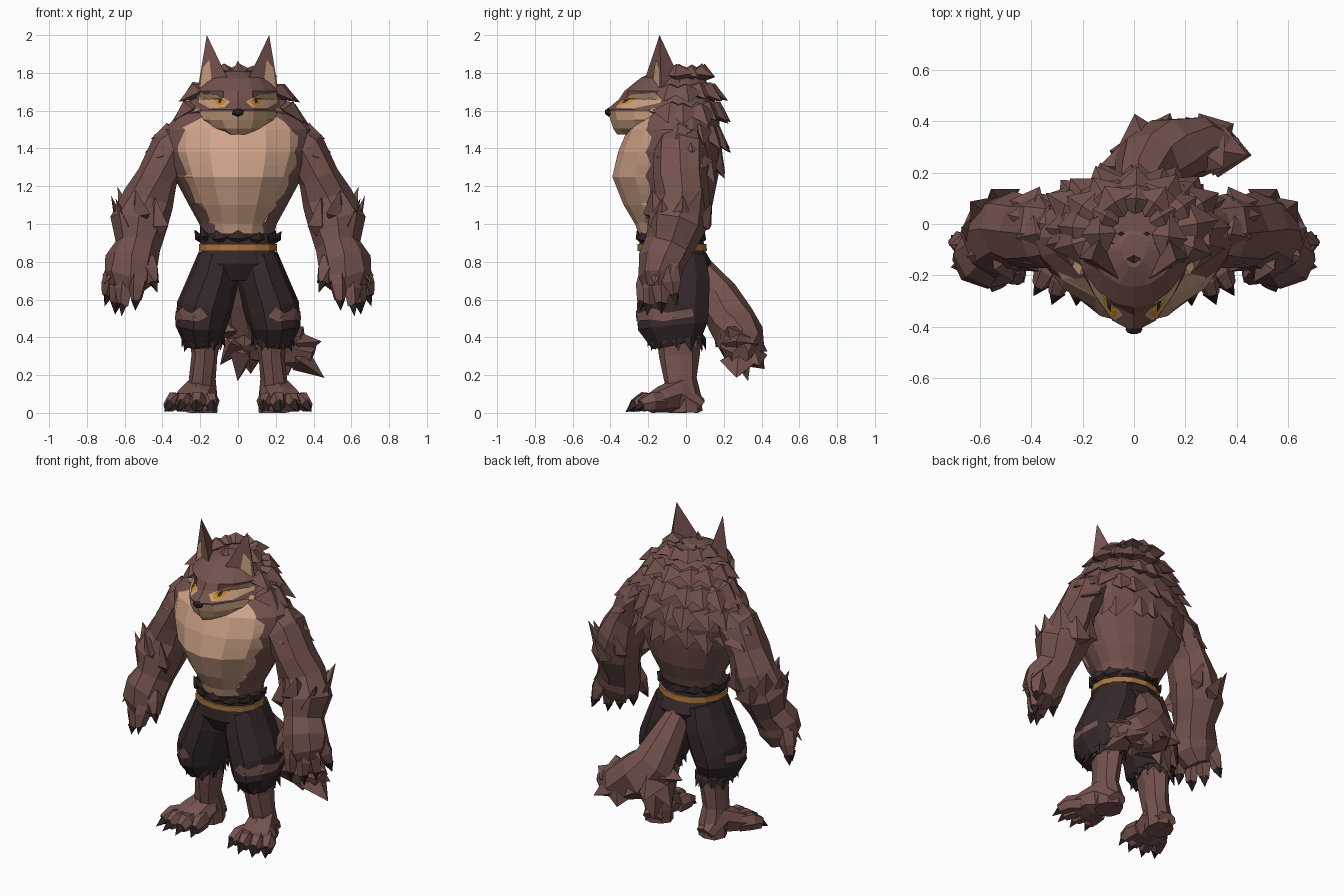
import bpy, bmesh, random
from math import sin, cos, pi, radians
from mathutils import Vector
from mathutils.bvhtree import BVHTree

random.seed(7)
if "Cube" in bpy.data.objects:
    bpy.data.objects.remove(bpy.data.objects["Cube"])


def material(name, *rgb):
    mat = bpy.data.materials.new(name)
    mat.use_nodes = True
    mat.diffuse_color = (*rgb, 1)
    shader = next(n for n in mat.node_tree.nodes if n.type == 'BSDF_PRINCIPLED')
    shader.inputs["Base Color"].default_value = (*rgb, 1)
    return mat


FUR = material("brown fur", .175, .085, .075)
CREAM = material("chest fur", .63, .37, .25)
MUZZLE = material("muzzle fur", .56, .34, .2)
CLOTH = material("dark cloth", .036, .021, .023)
BELT = material("belt leather", .4, .18, .05)
AMBER = material("amber eye", .6, .26, .01)
CLAW = material("claw black", .028, .017, .017)


def finish(name, bm, *mats, mirror=False, rule=None, jitter=0):
    """Turn a bmesh into an object; rule(centre) picks the material slot."""
    for v in bm.verts:
        v.co += Vector([random.uniform(-jitter, jitter) for _ in "xyz"])
        v.co.z = max(v.co.z, 0)
    bmesh.ops.recalc_face_normals(bm, faces=bm.faces)
    if rule:
        for f in bm.faces:
            f.material_index = int(rule(f.calc_center_median()))
    mesh = bpy.data.meshes.new(name)
    bm.to_mesh(mesh)
    bm.free()
    for mat in mats:
        mesh.materials.append(mat)
    obj = bpy.data.objects.new(name, mesh)
    bpy.context.collection.objects.link(obj)
    if mirror:
        obj.modifiers.new("Mirror", 'MIRROR').use_mirror_merge = False


def skin(bm, rings):
    rings = [[bm.verts.new(p) for p in ring] for ring in rings]
    n = len(rings[0])
    for low, high in zip(rings, rings[1:]):
        for i in range(n):
            j = (i + 1) % n
            bm.faces.new((low[i], low[j], high[j], high[i]))
    bm.faces.new(rings[0])
    bm.faces.new(rings[-1])


def body(bm, rings, mid, power, sides):
    """Stacked rings (z, half width, front y, back y, own keel power if any)."""
    def point(a, z, rx, front, back, keel=power):
        s, c = sin(a), cos(a)
        y = (front - mid) * c ** keel if c > 0 else (back - mid) * -c
        return rx * s, mid + y, z
    skin(bm, [[point(2 * pi * i / sides, *r) for i in range(sides)] for r in rings])


def tube(bm, path, sides=8):
    """Elliptical tube along (x, y, z, width, depth) stations."""
    pts, rings = [Vector(p[:3]) for p in path], []
    for i, p in enumerate(path):
        t = (pts[min(i + 1, len(pts) - 1)] - pts[max(i - 1, 0)]).normalized()
        u = (Vector((1, 0, 0)) - t * t.x).normalized()
        v = t.cross(u)
        rings.append([pts[i] + u * p[3] * cos(a) + v * p[4] * sin(a)
                      for a in (2 * pi * k / sides for k in range(sides))])
    skin(bm, rings)


def spike(bm, root, tip, w, flat=.5, bulge=.3):
    """Pointed tuft: a diamond section between a root and a tip."""
    root, tip = Vector(root), Vector(tip)
    t = (tip - root).normalized()
    u = t.cross(Vector((0, 0, 1)))
    u = u.normalized() if u.length > .05 else Vector((1, 0, 0))
    v = t.cross(u) * flat
    mid = root.lerp(tip, bulge)
    ring = [bm.verts.new(mid + d * w) for d in (u, v, -u, -v)]
    a, b = bm.verts.new(root), bm.verts.new(tip)
    for i in range(4):
        bm.faces.new((a, ring[i], ring[i - 1]))
        bm.faces.new((b, ring[i - 1], ring[i]))


def cut(bm, co, no):
    return bmesh.ops.bisect_plane(bm, geom=bm.verts[:] + bm.edges[:] + bm.faces[:],
                                  plane_co=co, plane_no=no)["geom_cut"]


def plate(name, tree, pts, direction, lift, mat):
    """Thin patch projected on to a surface."""
    bm = bmesh.new()
    bm.faces.new([bm.verts.new(p) for p in pts])
    bmesh.ops.poke(bm, faces=bm.faces[:])
    bmesh.ops.subdivide_edges(bm, edges=bm.edges[:], cuts=3, use_grid_fill=True)
    lost = []
    for v in bm.verts:
        hit, normal, _, _ = tree.ray_cast(v.co, Vector(direction))
        if hit:
            v.co = hit + normal * lift
        else:
            lost.append(v)
    bmesh.ops.delete(bm, geom=lost, context='VERTS')
    finish(name, bm, mat, mirror=True)


def surface(bm):
    bmesh.ops.recalc_face_normals(bm, faces=bm.faces)
    return BVHTree.FromBMesh(bm)


# Torso with a ragged-edged cream bib
bm = bmesh.new()
body(bm, [(.88, .17, -.23, .06), (1, .205, -.27, .1), (1.1, .26, -.33, .14),
          (1.25, .34, -.39, .17), (1.38, .39, -.36, .19), (1.5, .39, -.31, .18),
          (1.6, .3, -.22, .17), (1.72, .2, -.14, .13), (1.8, .1, -.1, .08)], -.05, 1.25, 16)
for i in range(12):
    cut(bm, (0, 0, .96 + i * .05), (0, 0, 1))
for i, v in enumerate(cut(bm, (0, -.195, 0), (0, 1, 0))):
    if isinstance(v, bmesh.types.BMVert):
        shift = random.uniform(-.022, .022)
        v.co += Vector((shift if v.co.x > 0 else -shift, shift, 0))
finish("torso", bm, FUR, CREAM, rule=lambda c: c.y < -.2 and c.z < 1.57)

# Mane: rows of tufts (z, width, depth, span, count, drop, reach)
bm = bmesh.new()
for z, rx, ry, span, count, drop, reach in (
        (1.77, .13, .13, 95, 7, -.01, .07), (1.7, .22, .16, 108, 9, .05, .1),
        (1.61, .27, .18, 105, 11, .08, .1), (1.51, .34, .18, 98, 11, .12, .09),
        (1.4, .32, .19, 62, 7, .17, .06)):
    for i in range(count):
        a = radians(span) * (2 * i / (count - 1) - 1) + random.uniform(-.08, .08)
        out = Vector((sin(a), cos(a), 0))
        base = Vector((rx * out.x, -.03 + ry * out.y, z))
        k = random.uniform(.75, 1.25)
        tip = base + out * reach * k - Vector((0, 0, drop * k))
        spike(bm, base - out * .06 + Vector((0, 0, .04)), tip, random.uniform(.08, .11), .5, .4)
for x, y, z in ((0, -.12, 1.865), (.05, -.03, 1.82), (-.05, -.03, 1.82), (0, .1, 1.84)):
    spike(bm, (x, y - .05, 1.7), (x, y, z), .06)
finish("mane", bm, FUR)

# Head: keeled muzzle under an overhanging brow
bm = bmesh.new()
body(bm, [(1.475, .1, -.365, -.1), (1.505, .2, -.385, 0), (1.55, .24, -.4, .02),
          (1.605, .245, -.42, .03, 2.4), (1.66, .225, -.355, .04, 2.6),
          (1.705, .225, -.325, .04, 1.4), (1.77, .17, -.245, .02, 1.3),
          (1.81, .05, -.17, -.04)], -.1, 2, 18)
tree = surface(bm)
cut(bm, (0, 0, 1.595), (0, 0, 1))
cut(bm, (0, -.14, 0), (0, 1, 0))
finish("head", bm, FUR, MUZZLE, rule=lambda c: c.z < 1.595 and c.y < -.14)

# Eye patches, eyes and pupils
for name, lift, mat, outline in (
        ("eye_patches", .004, MUZZLE, ((.04, 1.645), (.07, 1.615), (.15, 1.61), (.21, 1.64),
                                       (.2, 1.695), (.11, 1.685))),
        ("eyes", .007, AMBER, ((.055, 1.648), (.078, 1.624), (.112, 1.632), (.124, 1.67))),
        ("pupils", .009, CLAW, ((.082, 1.658), (.084, 1.635), (.097, 1.637), (.099, 1.664)))):
    plate(name, tree, [(x, -1, z) for x, z in outline], (0, 1, 0), lift, mat)

# Nose
bm = bmesh.new()
bmesh.ops.create_icosphere(bm, subdivisions=1, radius=1)
bmesh.ops.scale(bm, verts=bm.verts, vec=(.037, .022, .024))
bmesh.ops.translate(bm, verts=bm.verts, vec=(0, -.409, 1.592))
finish("nose", bm, CLAW)

# Cheek tufts
bm = bmesh.new()
for x, z in ((.265, 1.585), (.255, 1.535), (.21, 1.495)):
    spike(bm, (x - .1, -.18, z + .02), (x, -.13, z), .04)
finish("cheek_tufts", bm, MUZZLE, mirror=True)

# Ears with pale inner plates
inner, outer, back, tip = map(Vector, ((.05, -.22, 1.76), (.215, -.13, 1.7),
                                       (.12, -.01, 1.72), (.165, -.14, 2)))
bm = bmesh.new()
a, b, c, d = [bm.verts.new(p) for p in (inner, outer, back, tip)]
for f in ((a, b, d), (b, c, d), (c, a, d), (a, c, b)):
    bm.faces.new(f)
finish("ears", bm, FUR, mirror=True)
bm = bmesh.new()
lift = (outer - inner).cross(tip - inner).normalized() * .005
low, side = inner.lerp(outer, .5), inner.lerp(outer, .9)
bm.faces.new([bm.verts.new(p + lift) for p in
              (low, side, side.lerp(tip, .4), low.lerp(tip, .52), low.lerp(tip, .3))])
finish("inner_ears", bm, MUZZLE, mirror=True)

# Arms, hands and fingers
bm, claws = bmesh.new(), bmesh.new()
tube(bm, [(.25, -.03, 1.47, .1, .11), (.35, -.03, 1.39, .125, .14), (.425, -.03, 1.25, .11, .14),
          (.47, -.02, 1.13, .135, .14), (.52, -.05, 1, .155, .155), (.53, -.09, .88, .115, .125),
          (.565, -.13, .8, .135, .125), (.575, -.14, .72, .14, .115), (.6, -.14, .65, .08, .08)])
for root, end in (((.65, -.09, .76), (.69, -.06, .62)), ((.63, -.13, .74), (.645, -.13, .58)),
                  ((.59, -.18, .74), (.61, -.2, .57)), ((.53, -.2, .76), (.54, -.23, .6)),
                  ((.49, -.17, .82), (.445, -.21, .69))):
    root, end = Vector(root), Vector(end)
    way = (end - root).normalized()
    tube(bm, [(*root, .05, .05), (*root.lerp(end, .5), .05, .05), (*end, .028, .028)], 5)
    spike(claws, end - way * .03, end + way * .06, .03, 1)
for i in range(9):
    a = 2 * pi * i / 9
    out = Vector((cos(a), sin(a), 0))
    base = Vector((.5, -.03, 1.03 + .06 * (i % 2))) + out * .11
    lean = Vector((.02, .01, random.uniform(.08, .12)))
    if out.x > -.6:
        spike(bm, base - lean, base + out * .05 + lean, .08)
for x, y, z in ((.46, -.06, 1.45), (.49, .04, 1.38), (.48, .1, 1.3), (.43, -.16, 1.35)):
    spike(bm, (x - .13, y * .5, z + .06), (x, y, z), .08)
for y, z in ((-.06, .8), (-.14, .76)):
    spike(bm, (.57, y, z + .1), (.715, y - .03, z - .08), .07)
finish("arms", bm, FUR, mirror=True, jitter=.008)
finish("hand_claws", claws, CLAW, mirror=True)

# Lower legs, feet and toes
bm, claws = bmesh.new(), bmesh.new()
tube(bm, [(.17, -.04, .46, .09, .12), (.18, -.035, .3, .07, .105), (.19, -.03, .18, .07, .09),
          (.19, -.005, .08, .08, .09), (.19, 0, 0, .085, .09)])
tube(bm, [(.19, .08, .04, .06, .04), (.2, -.04, .1, .085, .1), (.23, -.12, .07, .11, .07),
          (.25, -.19, .05, .12, .05)])
for x, dx, y in ((.14, -.01, -.25), (.215, .01, -.275), (.29, .03, -.27), (.345, .045, -.235)):
    tube(bm, [(x - dx, y + .12, .06, .04, .05), (x, y + .05, .06, .046, .055),
              (x + dx * .5, y, .04, .032, .035)], 6)
    spike(claws, (x, y + .03, .06), (x + dx, y - .045, .005), .035, 1)
for i in range(7):
    a = 2 * pi * i / 7
    spike(bm, (.18 + .06 * cos(a), -.04 + .09 * sin(a), .44),
          (.18 + .1 * cos(a), -.04 + .13 * sin(a), .33), .04)
finish("legs", bm, FUR, mirror=True, jitter=.005)
finish("toe_claws", claws, CLAW, mirror=True)

# Trousers: hips with a ragged waistband
bm = bmesh.new()
body(bm, [(.7, .1, -.2, .1), (.79, .23, -.25, .14), (.86, .2, -.245, .1),
          (.93, .205, -.245, .09), (.95, .212, -.25, .095)], -.08, .9, 14)
for i in range(12):
    a = 2 * pi * i / 12
    x, y = sin(a), cos(a)
    spike(bm, (.185 * x, -.08 + .15 * y, .89),
          (.23 * x, -.08 + .18 * y, random.uniform(.95, .99)), .065, .35, .5)
finish("trouser_hips", bm, CLOTH)

# Trouser legs with ragged cuffs
bm = bmesh.new()
tube(bm, [(.1, -.06, .83, .11, .17), (.13, -.06, .7, .133, .195), (.18, -.07, .55, .147, .2),
          (.195, -.07, .46, .137, .195), (.185, -.05, .37, .1, .14)], 10)
tree = surface(bm)
for i in range(12):
    a = 2 * pi * i / 12
    x, y = cos(a), sin(a)
    spike(bm, (.185 + .09 * x, -.05 + .13 * y, .43),
          (.185 + .115 * x, -.05 + .155 * y, random.uniform(.32, .36)), .04, .4, .4)
finish("trouser_legs", bm, CLOTH, mirror=True)

# Torn patches showing fur
plate("front_tears", tree, [(x, -1, z) for x, z in (
    (.16, .51), (.21, .485), (.29, .49), (.29, .55), (.24, .53), (.2, .56))], (0, 1, 0), .006, FUR)
plate("side_tears", tree, [(1, y, z) for y, z in (
    (-.23, .5), (-.12, .485), (.04, .51), (.03, .55), (-.1, .53), (-.2, .56))], (-1, 0, 0), .006, FUR)

# Belt
bm = bmesh.new()
body(bm, [(.858, .211, -.256, .111), (.893, .212, -.257, .108)], -.08, .9, 14)
finish("belt", bm, BELT)

# Bushy tail sweeping to the left
bm = bmesh.new()
tube(bm, [(0, .07, .76, .07, .08), (.02, .16, .62, .1, .11), (.06, .24, .49, .14, .13),
          (.14, .29, .4, .15, .13), (.27, .3, .34, .12, .11), (.39, .29, .3, .06, .05)])
near, far = Vector((.06, .24, .46)), Vector((.24, .3, .36))
for end in ((.44, .26, .38), (.46, .27, .18), (.38, .39, .25), (.34, .22, .45), (-.09, .28, .25),
            (-.01, .33, .17), (.07, .31, .2), (.2, .42, .24), (0, .43, .33), (.27, .28, .2),
            (-.13, .22, .42), (.14, .43, .32), (.04, .15, .34)):
    spike(bm, far if end[0] > .15 else near, end, .1, .7, .45)
finish("tail", bm, FUR, jitter=.008)
